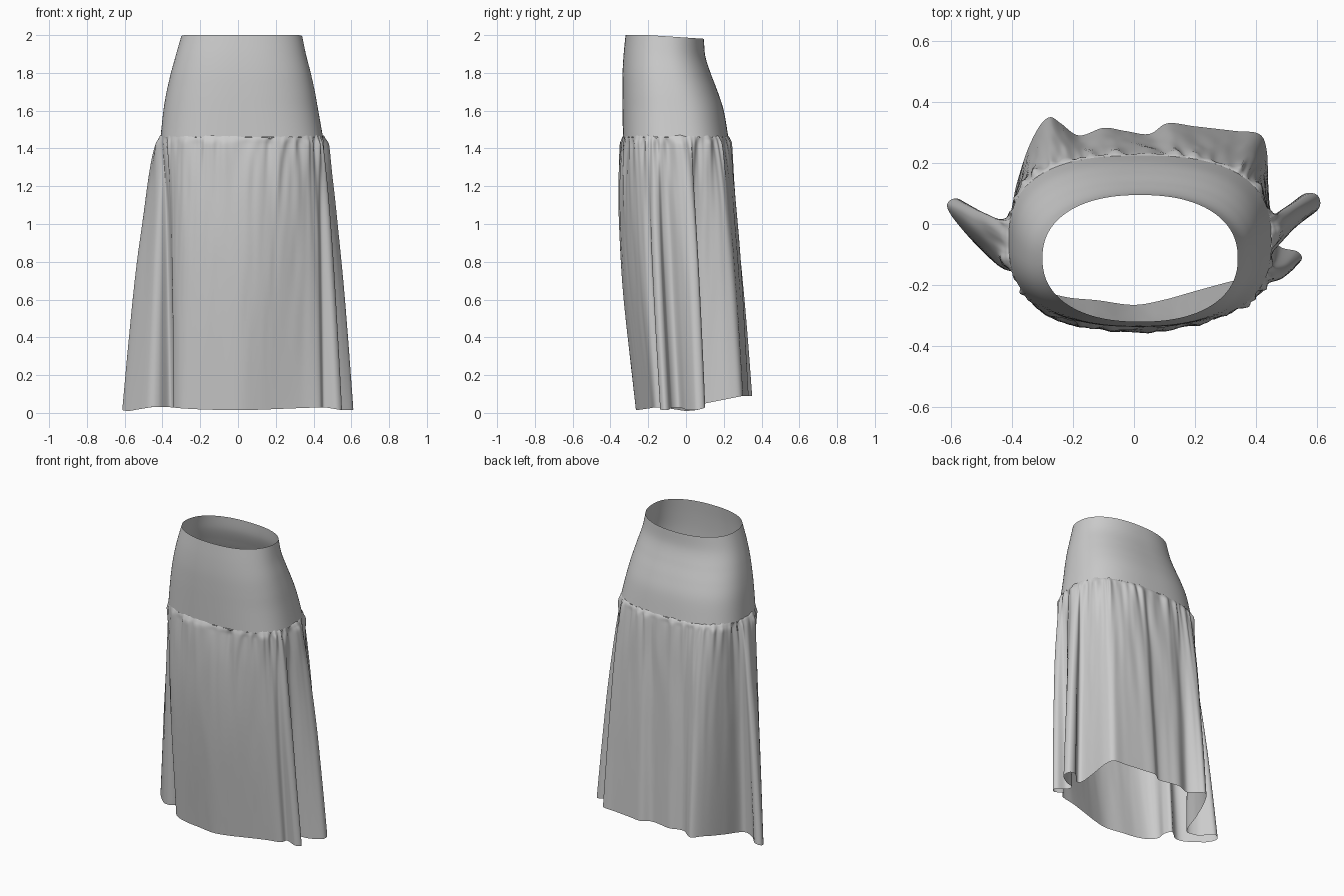
import bpy, bmesh, math
from mathutils import Vector, noise

if "Cube" in bpy.data.objects:
    bpy.data.objects.remove(bpy.data.objects["Cube"])

# Yoke outline: z, x min, x max, y min, y max
YOKE = [(2.0, -.30, .34, -.32, .095), (1.9, -.328, .36, -.33, .102),
        (1.8, -.355, .385, -.336, .13), (1.7, -.378, .407, -.337, .168),
        (1.6, -.395, .425, -.336, .20), (1.46, -.41, .45, -.334, .224)]

# Hem outline, counter-clockwise from centre front: x, y, seam angle it hangs from
HEM = [(0, -.265, -90), (.1, -.248, -77), (.2, -.22, -64), (.33, -.185, -48),
       (.43, -.165, -32), (.455, -.125, -26), (.52, -.137, -21), (.55, -.115, -18),
       (.535, -.09, -15), (.48, -.075, -12), (.465, -.035, -8), (.535, .0, -3),
       (.605, .05, 2), (.60, .095, 6), (.55, .095, 9), (.485, .03, 13),
       (.45, .04, 18), (.44, .13, 28), (.435, .24, 40), (.41, .295, 48),
       (.33, .305, 56), (.20, .32, 68), (.11, .33, 76), (.05, .295, 83),
       (-.03, .305, 90), (-.10, .315, 98), (-.18, .29, 107), (-.24, .33, 116),
       (-.275, .35, 124), (-.31, .32, 131), (-.35, .24, 140), (-.385, .13, 152),
       (-.42, .0, 165), (-.50, .01, 170), (-.57, .08, 175), (-.61, .07, 179),
       (-.60, .03, 183), (-.53, -.055, 188), (-.47, -.11, 192), (-.42, -.11, 195),
       (-.36, -.065, 198), (-.335, -.11, 203), (-.34, -.17, 215),
       (-.30, -.215, 232), (-.22, -.24, 246), (-.12, -.25, 258)]


def catmull(p0, p1, p2, p3, f):
    return tuple(.5 * (2 * b + (c - a) * f + (2 * a - 5 * b + 4 * c - d) * f * f
                       + (3 * b - a - 3 * c + d) * f ** 3)
                 for a, b, c, d in zip(p0, p1, p2, p3))


def oval(row, deg):
    """Point on a rounded-box oval filling the row's extents, squarer lower down."""
    z, x0, x1, y0, y1 = row
    c, s = math.cos(math.radians(deg)), math.sin(math.radians(deg))
    p = .76 + .12 * (z - 1.46) / .54
    x = (x0 + x1) / 2 + (x1 - x0) / 2 * math.copysign(abs(c) ** p, c)
    y = (y0 + y1) / 2 + (y1 - y0) / 2 * math.copysign(abs(s) ** p, s)
    return x, y


def loft(name, rings):
    """Skin a stack of closed rings into an open tube."""
    bm = bmesh.new()
    rows = [[bm.verts.new(p) for p in ring] for ring in rings]
    n = len(rows[0])
    for a, b in zip(rows, rows[1:]):
        for i in range(n):
            j = (i + 1) % n
            bm.faces.new((b[i], b[j], a[j], a[i]))
    for f in bm.faces:
        f.smooth = True
    mesh = bpy.data.meshes.new(name)
    bm.to_mesh(mesh)
    bm.free()
    ob = bpy.data.objects.new(name, mesh)
    bpy.context.collection.objects.link(ob)
    return ob


# Fitted hip yoke
rings = []
last = len(YOKE) - 1
for k in range(last * 6 + 1):
    i = min(k // 6, last - 1)
    row = catmull(YOKE[max(i - 1, 0)], YOKE[i], YOKE[i + 1],
                  YOKE[min(i + 2, last)], k / 6 - i)
    ring = []
    for d in range(0, 360, 3):
        x, y = oval(row, d)
        dip = .02 * max(0, (y + .2) / .3) * max(0, (row[0] - 1.8) / .2)
        ring.append((x, y, row[0] - dip))
    rings.append(ring)
loft("hip_yoke", rings)

# Hem samples with the seam angle for each
STEPS, ROWS = 10, 64
count = len(HEM)
samples = []
for i in range(count):
    p = [HEM[(i + o) % count] for o in (-1, 0, 1, 2)]
    a0, a1 = p[1][2], p[2][2] + (360 if i == count - 1 else 0)
    for s in range(STEPS):
        f = s / STEPS
        x, y, _ = catmull(*p, f)
        samples.append((x, y, a0 + (a1 - a0) * f))

# Gathered skirt hanging from the seam into pleats
rings = []
for r in range(ROWS + 1):
    u = (r / ROWS) ** 1.4
    spread = u ** .62
    ring = []
    for hx, hy, deg in samples:
        c, s = math.cos(math.radians(deg)), math.sin(math.radians(deg))
        sx, sy = oval(YOKE[-1], deg)
        hem_z = .03 + .06 * min(1, max(0, hy / .3)) \
            - .17 * max(0, abs(hx) - .46) - .015 * max(0, -s) ** 4
        x = sx + (hx - sx) * spread
        y = sy + (hy - sy) * spread
        y -= .055 * math.sin(math.pi * u ** .7) * max(0, -s) ** .8
        z = 1.462 + (hem_z - 1.462) * u
        # small gathers near the seam, faint creases lower down
        g = noise.noise(Vector((c * 12, s * 12, z * 2.5)))
        amp = .022 * math.exp(-u * 10) * min(1, u * 40) + .005 * (1 - u) * min(1, u * 60)
        x += c * g * amp
        y += s * (g * amp + .004 * math.exp(-u * 12) * min(1, u * 80))
        if r < 2:
            z += .012 * g
        ring.append((x, y, z))
    rings.append(ring)
loft("gathered_skirt", rings)
